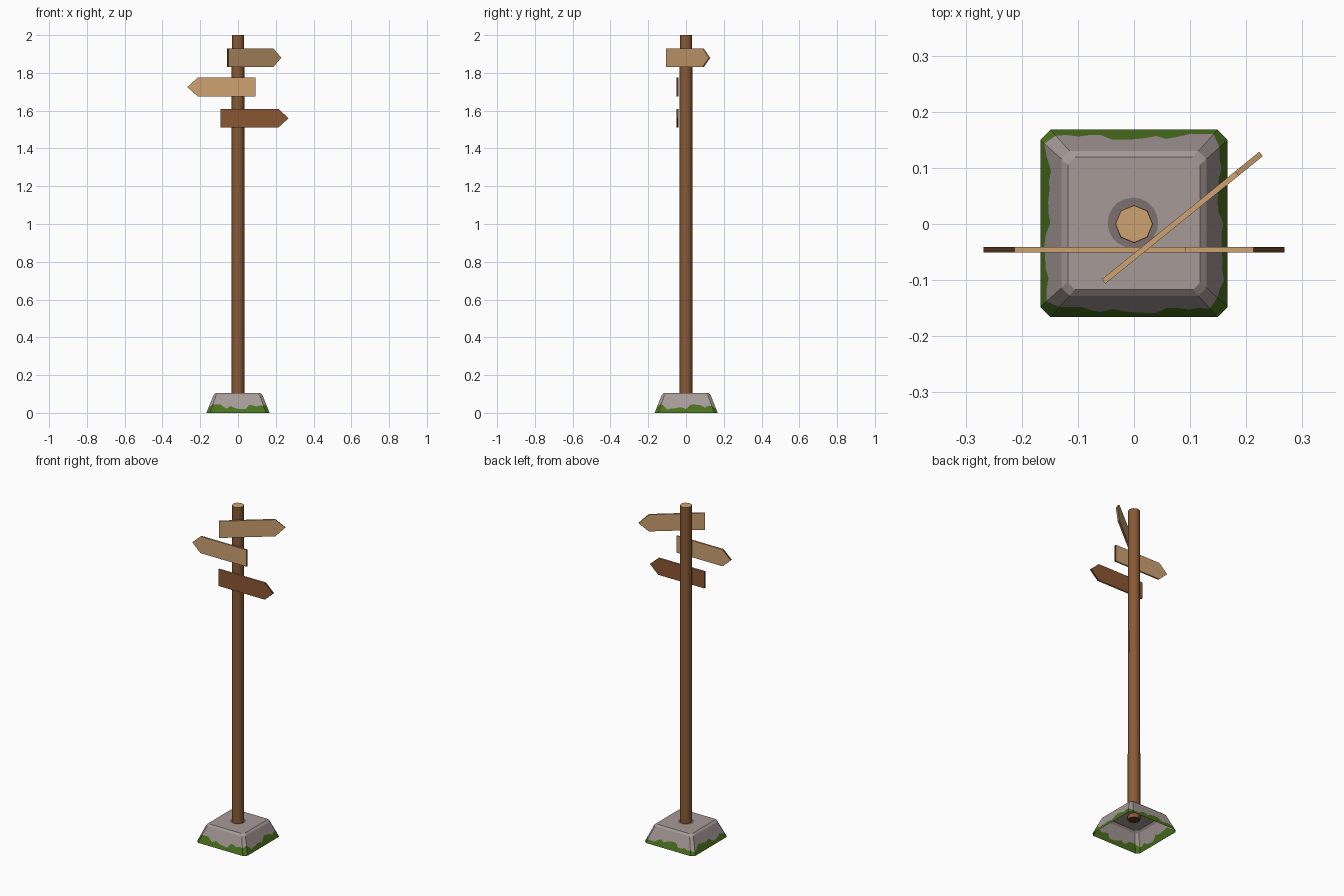
import bpy, bmesh, math
from mathutils import Matrix, Vector

if "Cube" in bpy.data.objects:
    bpy.data.objects.remove(bpy.data.objects["Cube"])


def material(name, rgb):
    m = bpy.data.materials.new(name)
    m.diffuse_color = (*rgb, 1)
    m.use_nodes = True
    m.node_tree.nodes["Principled BSDF"].inputs["Base Color"].default_value = m.diffuse_color
    return m


POST = material("post brown", (0.25, 0.102, 0.037))
LIGHT = material("light wood", (0.61, 0.36, 0.165))
RED = material("dark board wood", (0.26, 0.095, 0.033))
END = material("dark end grain", (0.085, 0.036, 0.014))
STONE = material("grey stone", (0.38, 0.325, 0.315))
SHADE = material("dark stone", (0.20, 0.165, 0.16))
MOSS = material("green moss", (0.07, 0.165, 0.013))


def finish(name, bm, mats, recalc=True):
    if recalc:
        bmesh.ops.recalc_face_normals(bm, faces=bm.faces)
    me = bpy.data.meshes.new(name)
    bm.to_mesh(me)
    bm.free()
    for m in mats:
        me.materials.append(m)
    ob = bpy.data.objects.new(name, me)
    bpy.context.collection.objects.link(ob)
    return ob


# post: eight-sided pole with a pale sawn top and a dark lower end
bm = bmesh.new()
bmesh.ops.create_cone(bm, cap_ends=True, segments=8, radius1=0.034, radius2=0.033,
                      depth=1.92, matrix=Matrix.Translation((0, 0, 1.04)))
bm.normal_update()
for f in bm.faces:
    f.material_index = 1 if f.normal.z > 0.5 else 2 if f.normal.z < -0.5 else 0
    f.smooth = abs(f.normal.z) < 0.5
post = finish("post", bm, [POST, LIGHT, END])
post.select_set(True)
bpy.context.view_layer.objects.active = post
bpy.ops.object.shade_smooth_by_angle(angle=math.radians(50))


# sign boards: pointed planks hung on the front of the post
def board(name, wood, z, side=1, turn=0.0, origin=(0, -0.046), tip=END):
    outline = [(-0.093, -0.05), (0.213, -0.05), (0.268, 0), (0.213, 0.05), (-0.093, 0.05)]
    bm = bmesh.new()
    front = bm.faces.new([bm.verts.new((x * side, -0.005, h)) for x, h in outline])
    ext = bmesh.ops.extrude_face_region(bm, geom=[front], use_keep_orig=True)
    bmesh.ops.translate(bm, vec=(0, 0.01, 0),
                        verts=[v for v in ext["geom"] if isinstance(v, bmesh.types.BMVert)])
    bmesh.ops.recalc_face_normals(bm, faces=bm.faces)
    for f in bm.faces:
        n = f.normal
        if abs(n.y) > 0.5:
            f.material_index = 0          # broad faces
        elif n.x * side < -0.9:
            f.material_index = 1          # blunt end
        elif n.x * side > 0.3:
            f.material_index = 2          # point
        else:
            f.material_index = 3          # long edges
    ob = finish(name, bm, [wood, END, tip, LIGHT])
    ob.location = (*origin, z)
    ob.rotation_euler.z = turn


board("upper_sign", LIGHT, 1.88, turn=math.radians(39), origin=(0.018, -0.044), tip=LIGHT)
board("middle_sign", LIGHT, 1.725, side=-1)
board("lower_sign", RED, 1.56)

# stone base: open-bottomed block with cut corners and a wavy moss line
STEPS = 14


def perimeter():
    """Points of a unit square with cut corners, as (x, y)."""
    pts = []
    for k in range(4):
        rot = Matrix.Rotation(k * math.pi / 2, 2)
        for i in range(STEPS + 1):
            pts.append(rot @ Vector((-0.89 + 1.78 * i / STEPS, -1)))
    return pts


def moss_height(i):
    a = 2 * math.pi * i / (4 * (STEPS + 1))
    return 0.032 + 0.010 * math.sin(5 * a + 1) + 0.007 * math.sin(13 * a) + 0.005 * math.sin(23 * a + 2)


bm = bmesh.new()
pts = perimeter()
rings = [[], [], [], []]
for i, p in enumerate(pts):
    h = moss_height(i)
    for ring, (r, z) in zip(rings, [(0.167, 0), (0.167 - 0.40 * h, h), (0.129, 0.095), (0.118, 0.105)]):
        ring.append(bm.verts.new((p.x * r, p.y * r + 0.001, z)))
n = len(pts)
for level in range(3):
    lo, hi = rings[level], rings[level + 1]
    for i in range(n):
        j = (i + 1) % n
        f = bm.faces.new((lo[i], lo[j], hi[j], hi[i]))
        f.material_index = 1 if level == 0 else 0
bm.faces.new(rings[3])
finish("stone_base", bm, [STONE, MOSS], recalc=False)

# dark stain around the foot of the post
bm = bmesh.new()
bmesh.ops.create_circle(bm, cap_ends=True, segments=20, radius=0.045,
                        matrix=Matrix.Translation((-0.002, 0.002, 0.106)))
finish("post_foot_stain", bm, [SHADE], recalc=False)
